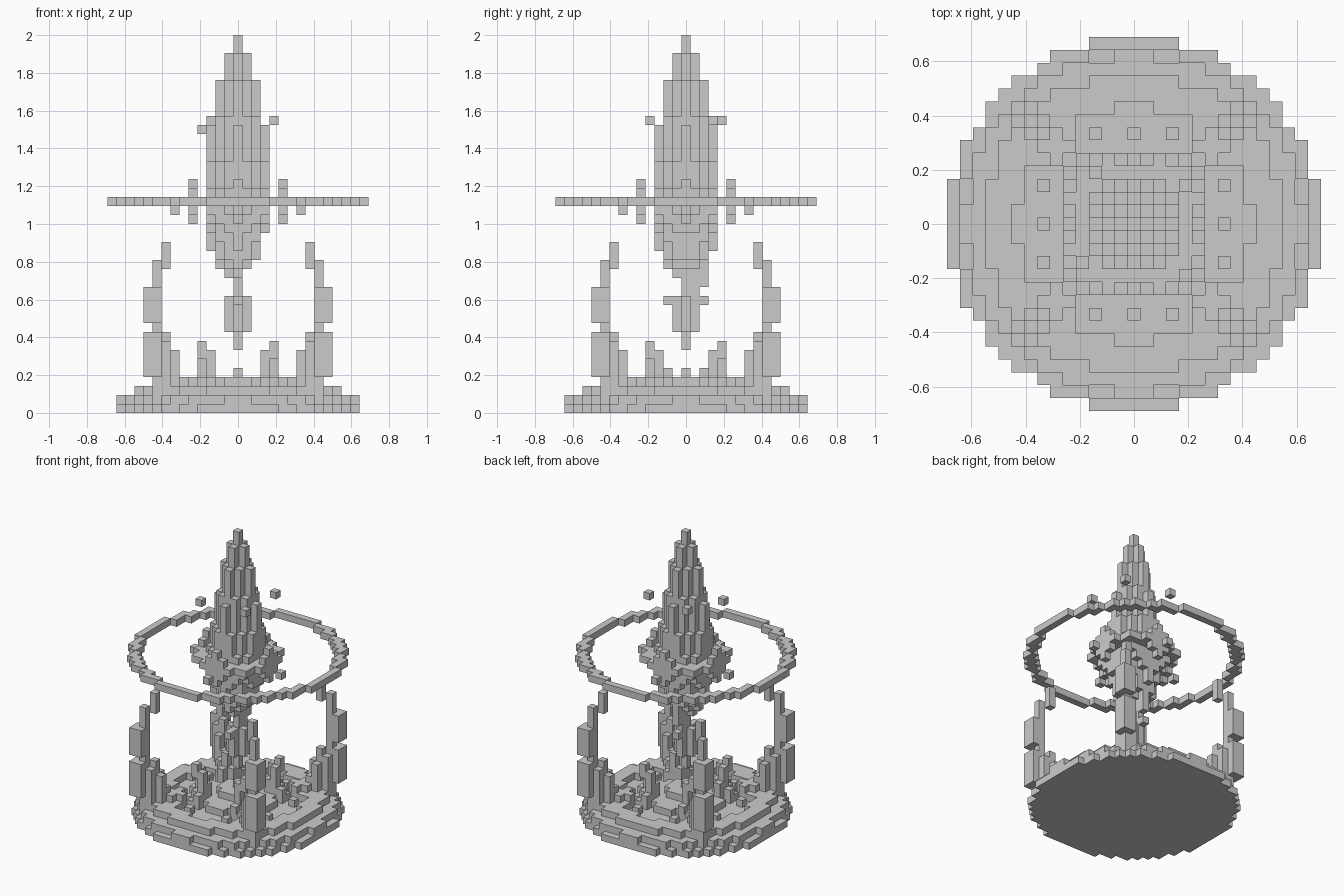
import bpy, bmesh, random
from mathutils import Vector

if "Cube" in bpy.data.objects:
    bpy.data.objects.remove(bpy.data.objects["Cube"])

V = 2 / 42                      # edge of one voxel
random.seed(4)


def around(cells):
    """Mirror voxels across x, y and the diagonal."""
    out = set()
    for i, j, k in cells:
        for a, b in ((i, j), (j, i)):
            out |= {(a * s, b * t, k) for s in (1, -1) for t in (1, -1)}
    return out


def column(i, j, k0, k1):
    """Vertical run of voxels, k1 exclusive."""
    return {(i, j, k) for k in range(k0, k1)}


def disc(k, outer2, inner2=-1):
    """One flat layer, limited by squared radii."""
    r = range(-15, 16)
    return {(i, j, k) for i in r for j in r if inner2 < i * i + j * j <= outer2}


def voxels(name, cells):
    """Mesh only the exposed faces of a voxel set."""
    bm = bmesh.new()
    cache = {}

    def vert(p):
        key = tuple(round(c * 2) for c in p)
        if key not in cache:
            cache[key] = bm.verts.new((p.x * V, p.y * V, p.z * V))
        return cache[key]

    for c in sorted(cells):
        mid = Vector((c[0], c[1], c[2] + 0.5))
        for ax in range(3):
            for s in (1, -1):
                n = [0, 0, 0]
                n[ax] = s
                if (c[0] + n[0], c[1] + n[1], c[2] + n[2]) in cells:
                    continue
                u, w = Vector((0, 0, 0)), Vector((0, 0, 0))
                u[(ax + 1) % 3] = 0.5
                w[(ax + 2) % 3] = 0.5 * s
                m = mid + Vector(n) * 0.5
                bm.faces.new([vert(m + d) for d in (-u - w, u - w, u + w, w - u)])
    me = bpy.data.meshes.new(name)
    bm.to_mesh(me)
    bm.free()
    bpy.context.collection.objects.link(bpy.data.objects.new(name, me))


# Stepped round base with a raised rim and a central mound
base = disc(0, 185) | disc(1, 170) | disc(2, 136, 84) | disc(2, 26)
base |= disc(3, 5) | column(0, 0, 4, 5)
voxels("round_base", base)

# Small broken crystals standing on the base
rubble = around(column(4, 4, 6, 8) | column(4, 4, 2, 4) | column(3, 4, 2, 7)
                | column(3, 3, 2, 5) | column(5, 3, 2, 4) | column(6, 5, 2, 4)
                | column(7, 8, 2, 7) | column(7, 7, 2, 5) | column(6, 7, 2, 4))
rubble |= column(-4, 2, 2, 5) | column(-4, -2, 2, 5)
for i in range(1, 8):
    for j in range(1, i + 1):
        if 20 < i * i + j * j < 85 and j > 2 and random.random() < 0.4:
            rubble |= around(column(i, j, 2, random.choice((3, 4))))
voxels("base_crystals", rubble - base)

# Four curved claws on the diagonals
claw = column(8, 8, 2, 9) | column(9, 8, 2, 8) | column(9, 9, 2, 17) | column(8, 8, 16, 19)
for i, j in ((9, 10), (10, 10)):
    claw |= column(i, j, 4, 9) | column(i, j, 10, 14)
voxels("claws", around(claw))

# Thin floating hoop
voxels("outer_ring", disc(23, 206, 178))

# Tall central crystal: (i, j) -> bottom and top layer
spires = {(0, 0): (12, 42), (1, 0): (15, 40), (1, 1): (16, 37), (2, 0): (16, 37),
          (2, 1): (17, 33), (2, 2): (19, 28), (3, 0): (18, 32), (3, 1): (20, 28),
          (3, 2): (21, 25), (3, 3): (22, 24)}
crystal = set()
for (i, j), (lo, hi) in spires.items():
    crystal |= around(column(i, j, lo, hi))
# ragged underside, shorter on the right
crystal -= {c for c in crystal if c[0] == 3 and c[2] < 20}
crystal -= {c for c in crystal if c[0] == 2 and c[2] < 17}
crystal -= {c for c in crystal if c[0] == 1 and c[2] < 16}

# Collar of shards around the waist
collar = disc(23, 33)
for j in range(3):
    collar |= around(column(5, j, 21 + j, 26 - j))
collar |= around({(7, 0, 22)})
voxels("crystal_with_collar", crystal | collar)

# Narrow stem below the crystal with loose chips
stem = column(0, 0, 7, 12) | around(column(1, 0, 9, 13))
stem |= column(0, 1, 13, 16) | {(0, 2, 12), (0, -2, 12), (0, 2, 14), (0, 2, 15)}
voxels("crystal_stem", stem)

# Floating cubes near the tip
voxels("floating_cubes", {(-4, -3, 31), (4, 3, 32), (-3, 4, 32), (4, -4, 32)})
